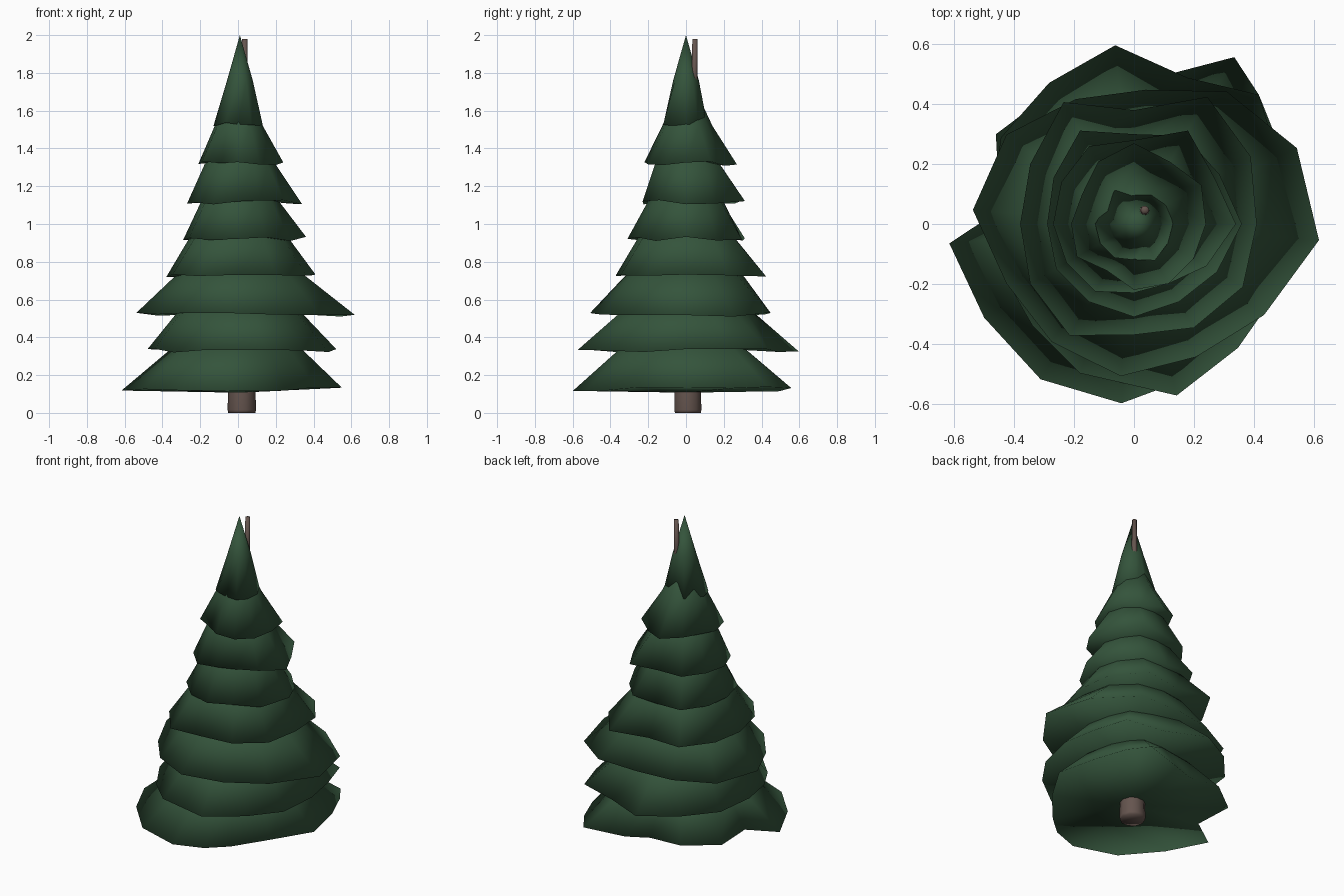
import bpy, bmesh, math, random

if "Cube" in bpy.data.objects:
    bpy.data.objects.remove(bpy.data.objects["Cube"])
random.seed(4)


def material(name, rgb):
    m = bpy.data.materials.new(name)
    m.diffuse_color = (*rgb, 1)
    m.use_nodes = True
    m.node_tree.nodes["Principled BSDF"].inputs["Base Color"].default_value = m.diffuse_color
    return m


green = material("needle green", (0.034, 0.088, 0.044))
brown = material("bark brown", (0.13, 0.09, 0.077))


def loft(name, rings, bottom, top, mat):
    """Closed smooth body through rings of points, fanned to a bottom and top point."""
    bm = bmesh.new()
    vs = [[bm.verts.new(p) for p in ring] for ring in rings]
    b, t = bm.verts.new(bottom), bm.verts.new(top)
    n = len(vs[0])
    for i in range(n):
        j = (i + 1) % n
        bm.faces.new((b, vs[0][j], vs[0][i]))
        bm.faces.new((t, vs[-1][i], vs[-1][j]))
        for lo, hi in zip(vs, vs[1:]):
            bm.faces.new((lo[i], lo[j], hi[j], hi[i]))
    for f in bm.faces:
        f.smooth = True
    bmesh.ops.recalc_face_normals(bm, faces=bm.faces[:])
    me = bpy.data.meshes.new(name)
    bm.to_mesh(me)
    bm.free()
    me.materials.append(mat)
    ob = bpy.data.objects.new(name, me)
    bpy.context.collection.objects.link(ob)
    return ob


def ring(polar, zs, cx=0, cy=0):
    return [(cx + r * math.cos(math.radians(a)), cy + r * math.sin(math.radians(a)), z)
            for (a, r), z in zip(polar, zs)]


def even(radii, phase=0):
    n = len(radii)
    return [(phase + 360 * i / n, r) for i, r in enumerate(radii)]


# Bough tiers: rim height, then rim corners as (angle, radius)
tiers = [
    (0.125, [(358, .55), (27, .55), (46, .60), (59, .65), (80, .50), (97, .44),
             (121, .52), (147, .55), (174, .45), (186, .62), (212, .59), (239, .605),
             (266, .60), (284, .55), (300, .50), (328, .48)]),
    (0.33, [(0, .52), (25, .53), (46, .60), (70, .52), (96, .60), (121, .55),
            (147, .53), (175, .48), (200, .47), (225, .48), (250, .53), (284, .59),
            (310, .54), (335, .53)]),
    (0.52, even([.62, .60, .54, .45, .46, .52, .54, .47, .48, .51, .49, .53], -5)),
    (0.73, even([.41, .45, .49, .38, .47, .40, .38, .40, .43, .37, .40, .42])),
    (0.92, even([.36, .33, .34, .30, .36, .31, .29, .30, .30, .31, .30, .32])),
    (1.115, even([.34, .31, .36, .28, .30, .28, .27, .26, .26, .23, .23, .28])),
    (1.32, even([.24, .26, .24, .27, .24, .20, .21, .22, .18, .22, .23, .23])),
    (1.53, even([.13, .13, .12, .11, .13, .11, .13, .13, .13, .12, .14, .13])),
]
for k, (z, rim) in enumerate(tiers):
    mean = sum(r for a, r in rim) / len(rim)
    rim_z = [z + random.uniform(-.012, .012) + (.015 if k == 0 and (a < 60 or a > 330) else 0)
             for a, r in rim]
    if k < 7:
        s = .56 if k == 6 else .64
        mid = [(a, s * (.5 * r + .5 * mean)) for a, r in rim]
        rings = [ring(rim, rim_z), ring(mid, [z + .2] * len(rim))]
        top = (0.01, 0, z + .5)
    else:
        rings = [ring(rim, rim_z), ring(even([.068] * 12), [1.76] * 12, .01, 0)]
        top = (0.01, 0, 2.0)
    loft(f"bough_tier_{k + 1}", rings, (0, 0, z + (-.018 if k == 0 else .02)), top, green)

# Trunk: tapers and leans so its tip shows behind the crown
path = [(0, 0, 0, .072), (0, 0, .015, .075), (0, 0, .12, .073), (.005, .005, .7, .05),
        (.02, .025, 1.4, .03), (.035, .045, 1.8, .016), (.036, .047, 1.98, .014)]
rings = [ring(even([r] * 10), [z] * 10, x + (.02 if z < .2 else 0), y + (.01 if z < .2 else 0))
         for x, y, z, r in path]
loft("trunk", rings, (.02, .01, 0), (.036, .047, 1.98), brown)
